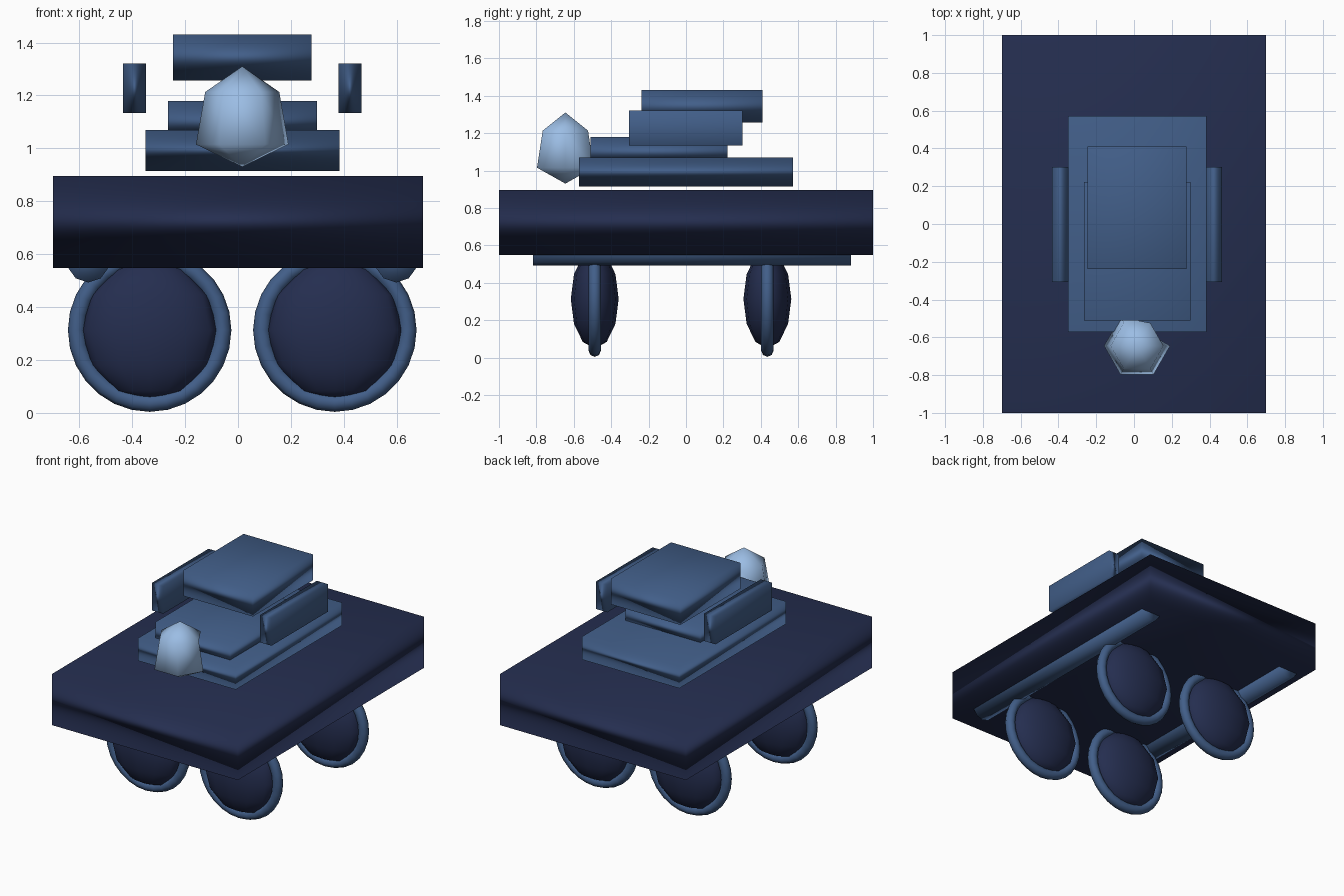
import bpy
import math

if "Cube" in bpy.data.objects:
    bpy.data.objects.remove(bpy.data.objects["Cube"])


def material(name, rgb):
    m = bpy.data.materials.new(name)
    m.diffuse_color = (*rgb, 1)
    m.use_nodes = True
    m.node_tree.nodes["Principled BSDF"].inputs["Base Color"].default_value = m.diffuse_color
    return m


navy = material("dark_navy", (0.018, 0.027, 0.079))
steel = material("steel_blue", (0.054, 0.113, 0.250))
pale = material("pale_blue", (0.33, 0.51, 0.78))
CX = 0.016  # sideways offset shared by everything but the body


def finish(name, mat):
    ob = bpy.context.object
    ob.name = name
    ob.data.materials.append(mat)
    bpy.ops.object.shade_smooth()
    return ob


def box(name, mat, x, y, z):
    """Softly shaded box from its (min, max) range on each axis."""
    bpy.ops.mesh.primitive_cube_add(size=1, location=[sum(r) / 2 for r in (x, y, z)])
    ob = finish(name, mat)
    ob.scale = [r[1] - r[0] for r in (x, y, z)]
    return ob


# Body slab and stacked upper blocks
box("body", navy, (-0.7, 0.7), (-1, 1), (0.548, 0.895))
box("lower_deck", steel, (-0.35, 0.383), (-0.572, 0.572), (0.915, 1.07))
box("middle_deck", steel, (-0.264, 0.298), (-0.51, 0.223), (1.02, 1.178))
box("top_block", steel, (-0.245, 0.278), (-0.237, 0.41), (1.256, 1.431))

for side, label in ((-1, "left"), (1, "right")):
    # Side blocks
    xs = sorted((CX + side * 0.364, CX + side * 0.45))
    box(label + "_side_block", steel, xs, (-0.306, 0.303), (1.134, 1.32))

    # Rails under the body
    bpy.ops.mesh.primitive_cylinder_add(
        vertices=10, radius=0.08, depth=1.7,
        location=(CX + side * 0.582, 0.032, 0.573), rotation=(math.pi / 2, 0, 0))
    finish(label + "_rail", steel)

    # Wheels: thin tyre ring with a bulging hub
    for y, end in ((-0.488, "front"), (0.435, "back")):
        centre = (CX + side * 0.35, y, 0.313)
        bpy.ops.mesh.primitive_torus_add(
            major_segments=28, minor_segments=8, major_radius=0.276,
            minor_radius=0.033, location=centre, rotation=(math.pi / 2, 0, 0))
        finish(f"{end}_{label}_tyre", steel)
        bpy.ops.mesh.primitive_uv_sphere_add(
            segments=12, ring_count=6, radius=1, location=centre)
        finish(f"{end}_{label}_hub", navy).scale = (0.262, 0.128, 0.265)

# Faceted lamp: six-sided gem, wider at its lower ring
bpy.ops.mesh.primitive_uv_sphere_add(
    segments=6, ring_count=3, radius=1, location=(CX, -0.645, 0))
lamp = finish("lamp", pale)
for v in lamp.data.vertices:
    r = math.hypot(v.co.x, v.co.y)
    upper = v.co.z > 0
    if r < 0.01:
        v.co.z = 1.31 if upper else 0.93
    else:
        size = 0.14 if upper else 0.175
        a = math.atan2(v.co.y, v.co.x)
        # corners point to the sides
        a = round(a / (math.pi / 3)) * math.pi / 3
        v.co = (size * math.cos(a), size * math.sin(a), 1.213 if upper else 1.015)
